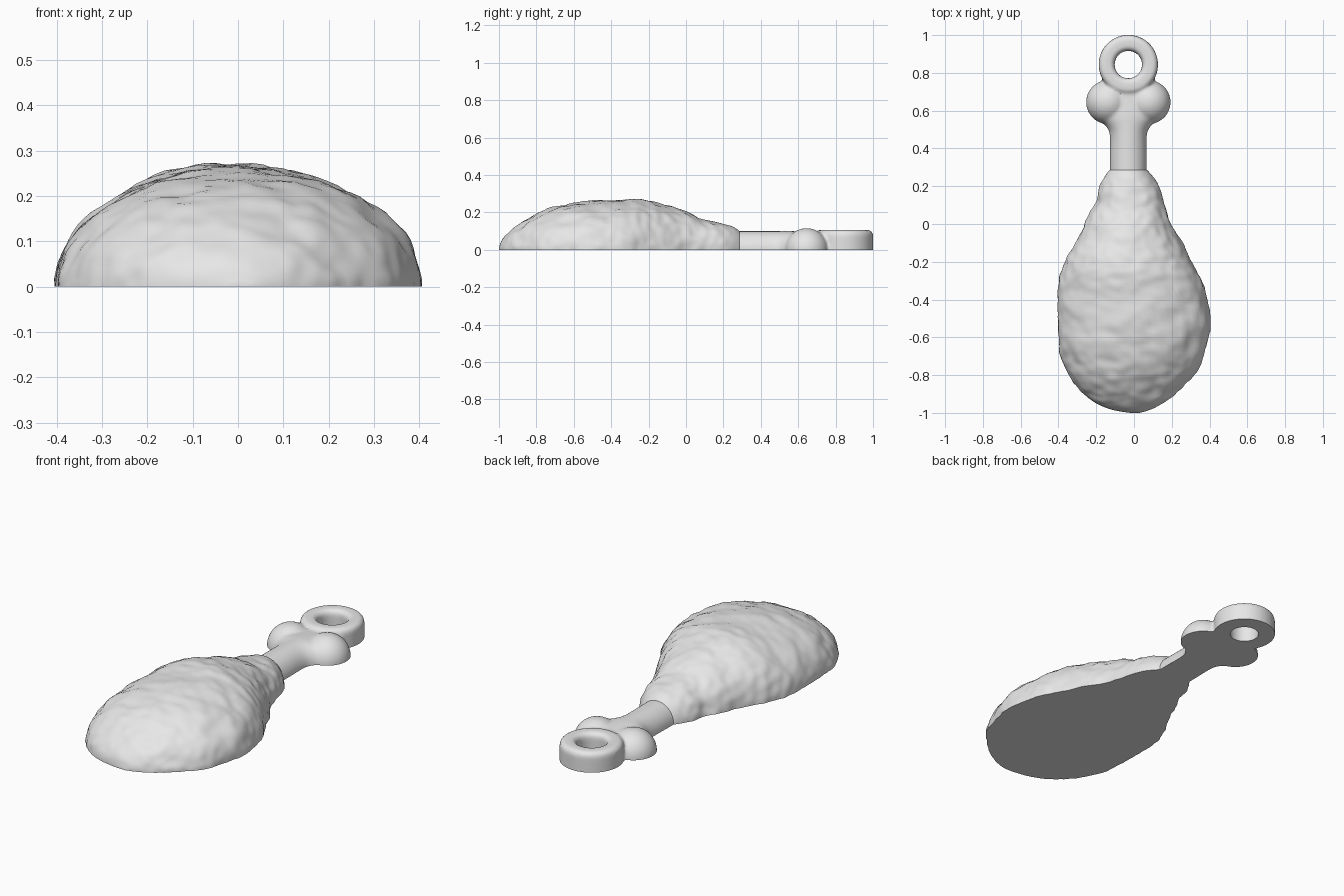
import bpy
import bmesh
import math
from mathutils import Matrix, Vector, noise

cube = bpy.data.objects.get("Cube")
if cube:
    bpy.data.objects.remove(cube, do_unlink=True)

SIDES = 96
CENTRE = -0.03

grey = bpy.data.materials.new("plain_grey")
grey.use_nodes = True
grey.diffuse_color = (0.8, 0.8, 0.8, 1)
grey.node_tree.nodes["Principled BSDF"].inputs["Base Color"].default_value = grey.diffuse_color


def spline(points, steps):
    """Smooth curve through all the stations."""
    pts = [Vector(p) for p in points]
    pts = [pts[0]] + pts + [pts[-1]]
    result = []
    for a, b, c, d in zip(pts, pts[1:], pts[2:], pts[3:]):
        for i in range(steps):
            t = i / steps
            result.append(b + (c - a) * t / 2
                          + (a - b * 2.5 + c * 2 - d / 2) * t ** 2
                          + (b * 1.5 - a / 2 - c * 1.5 + d / 2) * t ** 3)
    return result + [pts[-1]]


def loft(bm, stations, steps):
    """Skin elliptical sections given as (y, left edge, right edge, height)."""
    rings = []
    for y, low, high, height in spline(stations, steps):
        middle, half = (low + high) / 2, (high - low) / 2
        angles = [math.tau * i / SIDES for i in range(SIDES)]
        rings.append([bm.verts.new((middle + half * math.cos(a), y, height * math.sin(a)))
                      for a in angles])
    for one, two in zip(rings, rings[1:]):
        for i in range(SIDES):
            j = (i + 1) % SIDES
            bm.faces.new((one[i], one[j], two[j], two[i]))
    bm.faces.new(rings[0])
    bm.faces.new(rings[-1])
    bmesh.ops.recalc_face_normals(bm, faces=bm.faces[:])


def cut_flat(bm):
    """Keep the upper half and close its flat underside."""
    geom = bm.verts[:] + bm.edges[:] + bm.faces[:]
    cut = bmesh.ops.bisect_plane(bm, geom=geom, plane_co=(0, 0, 0),
                                 plane_no=(0, 0, 1), clear_inner=True)
    edges = [e for e in cut["geom_cut"] if isinstance(e, bmesh.types.BMEdge)]
    bmesh.ops.triangle_fill(bm, edges=edges, use_beauty=True, normal=(0, 0, -1))
    bmesh.ops.recalc_face_normals(bm, faces=bm.faces[:])


def make_object(name, bm):
    mesh = bpy.data.meshes.new(name)
    bm.to_mesh(mesh)
    bm.free()
    obj = bpy.data.objects.new(name, mesh)
    bpy.context.collection.objects.link(obj)
    mesh.materials.append(grey)
    return obj


def shade(obj):
    bpy.ops.object.select_all(action="DESELECT")
    obj.select_set(True)
    bpy.context.view_layer.objects.active = obj
    bpy.ops.object.shade_smooth_by_angle(angle=math.radians(40))


# Meat: a lopsided drop with a lumpy skin
meat_stations = [
    (-1, -0.02, 0.03, 0.01), (-0.985, -0.11, 0.08, 0.05),
    (-0.95, -0.2, 0.15, 0.09), (-0.9, -0.27, 0.22, 0.13),
    (-0.8, -0.345, 0.32, 0.19), (-0.7, -0.385, 0.37, 0.23),
    (-0.55, -0.405, 0.405, 0.258), (-0.4, -0.4, 0.39, 0.265),
    (-0.28, -0.39, 0.35, 0.272), (-0.2, -0.365, 0.305, 0.26),
    (-0.1, -0.31, 0.255, 0.235), (0, -0.265, 0.2, 0.205),
    (0.1, -0.21, 0.165, 0.165), (0.2, -0.18, 0.135, 0.14),
    (0.25, -0.155, 0.1, 0.124), (0.28, -0.135, 0.075, 0.105),
    (0.286, -0.128, 0.068, 0.098)]
bm = bmesh.new()
loft(bm, meat_stations, 8)
bm.normal_update()
for v in bm.verts:
    fade = min(1, (v.co.y + 1) * 10, max(0, 0.28 - v.co.y) * 8)
    lumps = noise.noise(v.co * 9) * 0.009 + noise.noise(v.co * 22) * 0.007
    v.co += v.normal * lumps * fade
cut_flat(bm)
shade(make_object("meat", bm))

# Bone: shaft flaring into two knuckles
bm = bmesh.new()
shaft = [(0.2, 0.098, 0.1), (0.35, 0.098, 0.1), (0.47, 0.098, 0.1),
         (0.52, 0.12, 0.1), (0.57, 0.17, 0.1), (0.64, 0.19, 0.095),
         (0.7, 0.15, 0.09), (0.75, 0.09, 0.085)]
loft(bm, [(y, CENTRE - w, CENTRE + w, h) for y, w, h in shaft], 6)
for side in (-1, 1):
    place = Matrix.Translation((CENTRE + side * 0.108, 0.645, 0))
    bmesh.ops.create_uvsphere(bm, u_segments=48, v_segments=32, radius=0.116, matrix=place)

# Hanging ring: rounded rectangle spun around a vertical axis
inner, outer, top, bevel = 0.073, 0.157, 0.106, 0.028
profile = []
corners = [(outer - bevel, top - bevel), (inner + bevel, top - bevel),
           (inner + bevel, bevel - top), (outer - bevel, bevel - top)]
for quarter, (r, z) in enumerate(corners):
    for i in range(7):
        a = (quarter + i / 6) * math.pi / 2
        profile.append((r + bevel * math.cos(a), z + bevel * math.sin(a)))
loops = []
for s in range(SIDES):
    a = math.tau * s / SIDES
    loops.append([bm.verts.new((CENTRE + r * math.cos(a), 0.844 + r * math.sin(a), z))
                  for r, z in profile])
for s in range(SIDES):
    one, two = loops[s], loops[(s + 1) % SIDES]
    for i in range(len(profile)):
        j = (i + 1) % len(profile)
        bm.faces.new((one[i], two[i], two[j], one[j]))
bmesh.ops.recalc_face_normals(bm, faces=bm.faces[:])
bone = make_object("bone_with_ring", bm)

# Melt the bone parts together, then cut the underside flat
remesh = bone.modifiers.new("Blend", "REMESH")
remesh.mode = "VOXEL"
remesh.voxel_size = 0.008
soften = bone.modifiers.new("Soften", "SMOOTH")
soften.factor = 0.5
soften.iterations = 12
bpy.context.view_layer.update()
evaluated = bone.evaluated_get(bpy.context.evaluated_depsgraph_get())
bm = bmesh.new()
bm.from_mesh(evaluated.to_mesh())
evaluated.to_mesh_clear()
bone.modifiers.clear()
cut_flat(bm)
bm.to_mesh(bone.data)
bm.free()
shade(bone)
